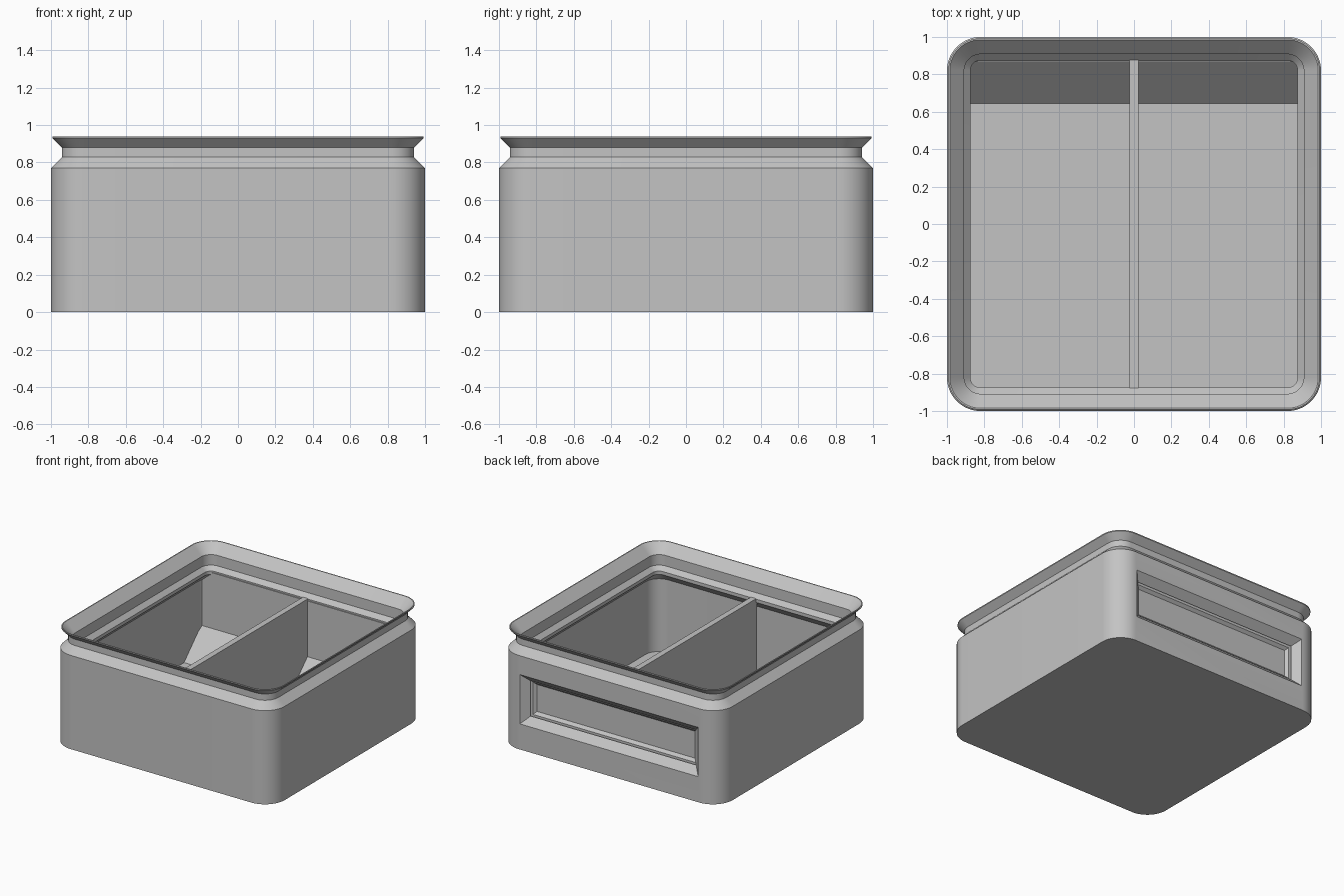
import bpy, bmesh, math

if "Cube" in bpy.data.objects:
    bpy.data.objects.remove(bpy.data.objects["Cube"])

grey = bpy.data.materials.new("light grey")
grey.diffuse_color = (0.55, 0.55, 0.55, 1)
grey.use_nodes = True
grey.node_tree.nodes["Principled BSDF"].inputs["Base Color"].default_value = grey.diffuse_color
CORNER, SEGS = 0.82, 16          # shared corner centre, steps per corner


def make(name, bm):
    bmesh.ops.recalc_face_normals(bm, faces=bm.faces)
    mesh = bpy.data.meshes.new(name)
    bm.to_mesh(mesh)
    bm.free()
    mesh.materials.append(grey)
    ob = bpy.data.objects.new(name, mesh)
    bpy.context.collection.objects.link(ob)
    return ob


def loft(bm, rings):
    """Skin a list of equal point rings and cap both ends."""
    loops = [[bm.verts.new(p) for p in ring] for ring in rings]
    n = len(loops[0])
    for a, b in zip(loops, loops[1:]):
        for i in range(n):
            j = (i + 1) % n
            bm.faces.new((a[i], a[j], b[j], b[i]))
    bm.faces.new(loops[0])
    bm.faces.new(loops[-1])


def rounded_ring(half, z):
    r = half - CORNER
    pts = []
    for k, (sx, sy) in enumerate(((1, 1), (-1, 1), (-1, -1), (1, -1))):
        for i in range(SEGS + 1):
            a = math.pi / 2 * (k + i / SEGS)
            pts.append((sx * CORNER + r * math.cos(a), sy * CORNER + r * math.sin(a), z))
    return pts


def rect_ring(hx, y, z0, z1):
    return [(-hx, y, z0), (hx, y, z0), (hx, y, z1), (-hx, y, z1)]


def combine(target, tool, operation):
    mod = target.modifiers.new(operation, 'BOOLEAN')
    mod.operation, mod.solver, mod.object = operation, 'EXACT', tool
    bpy.context.view_layer.objects.active = target
    bpy.ops.object.modifier_apply(modifier=mod.name)
    bpy.data.objects.remove(tool)


# Box shell: up the outside, over the stacking lip, down the inside
profile = [(1.0, 0), (1.0, 0.77), (0.942, 0.828), (0.942, 0.88), (0.993, 0.931),
           (0.993, 0.94), (0.985, 0.94), (0.908, 0.862), (0.908, 0.776),
           (0.875, 0.742), (0.875, 0.715), (0.942, 0.648), (0.942, 0.05)]
bm = bmesh.new()
loft(bm, [rounded_ring(h, z) for h, z in profile])
box = make("box", bm)

# Thick back wall with a sloped scoop at the floor
section = [(0.93, 0.02), (0.637, 0.02), (0.637, 0.042), (0.867, 0.272),
           (0.867, 0.73), (0.93, 0.73)]
bm = bmesh.new()
loft(bm, [[(x, y, z) for y, z in section] for x in (-0.946, 0.946)])
combine(box, make("scoop_wall", bm), 'UNION')

# Centre divider
bm = bmesh.new()
loft(bm, [rect_ring(0.024, y, 0.02, 0.745) for y in (-0.89, 0.89)])
combine(box, make("divider", bm), 'UNION')

# Tapered label recess in the back
d = 0.092
bm = bmesh.new()
loft(bm, [rect_ring(0.81 + e, 1 + e, 0.21 - e, 0.615 + e) for e in (-d, 0.05)])
combine(box, make("label_recess", bm), 'DIFFERENCE')

# Smooth corners, crisp edges
bpy.ops.object.select_all(action='DESELECT')
box.select_set(True)
bpy.context.view_layer.objects.active = box
bpy.ops.object.shade_smooth_by_angle(angle=math.radians(30))
